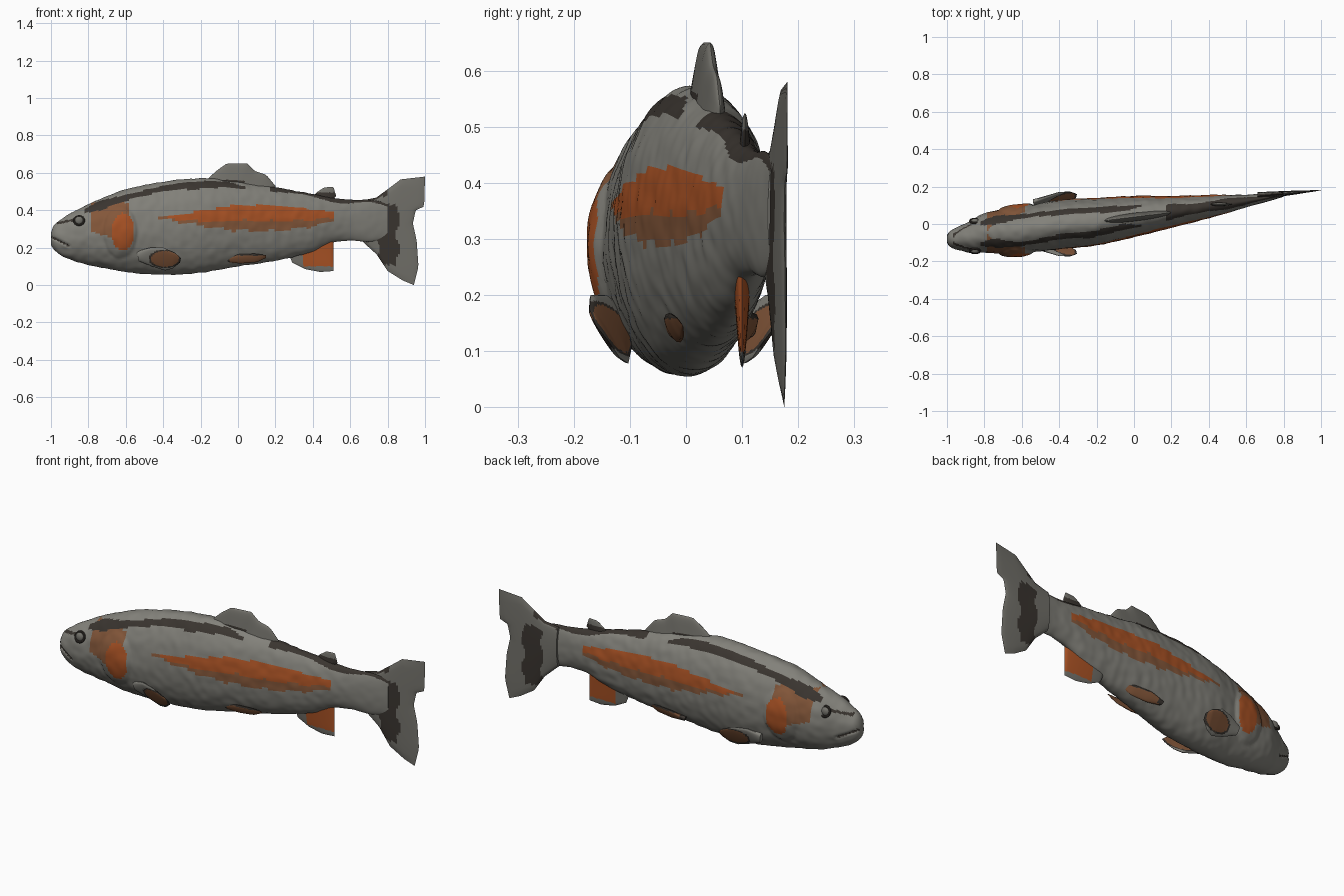
import bpy, bmesh, math
from mathutils import Vector, noise

cube = bpy.data.objects.get("Cube")
if cube:
    bpy.data.objects.remove(cube)

# Materials
GREY, FIN, DARK, BROWN, ORANGE = range(5)
palette = [("scale grey", (0.225, 0.22, 0.195)), ("fin grey", (0.17, 0.165, 0.145)),
           ("dark brown", (0.042, 0.035, 0.029)), ("dull copper", (0.23, 0.095, 0.042)),
           ("bright orange", (0.40, 0.085, 0.018))]
materials = []
for label, rgb in palette:
    mat = bpy.data.materials.new(label)
    mat.use_nodes = True
    mat.diffuse_color = (*rgb, 1)
    shader = mat.node_tree.nodes["Principled BSDF"]
    shader.inputs["Base Color"].default_value = (*rgb, 1)
    shader.inputs["Roughness"].default_value = 0.7
    materials.append(mat)


def sample(points, x):
    """Smooth curve through (x, values...) stations."""
    if x <= points[0][0]:
        return points[0][1:]
    if x >= points[-1][0]:
        return points[-1][1:]
    i = next(k for k in range(len(points) - 1) if x <= points[k + 1][0])
    a, b = points[i], points[i + 1]
    before, after = points[max(i - 1, 0)], points[min(i + 2, len(points) - 1)]
    h = b[0] - a[0]
    t = (x - a[0]) / h
    out = []
    for k in range(1, len(a)):
        m0 = (b[k] - before[k]) / (b[0] - before[0]) * h
        m1 = (after[k] - a[k]) / (after[0] - a[0]) * h
        out.append((2*t**3 - 3*t*t + 1) * a[k] + (t**3 - 2*t*t + t) * m0
                   + (3*t*t - 2*t**3) * b[k] + (t**3 - t*t) * m1)
    return out


def loft(name, rings, paint, angle=40):
    """Skin closed rings, cap both ends and colour each face by a rule."""
    bm = bmesh.new()
    loops = [[bm.verts.new(p) for p in ring] for ring in rings]
    for a, b in zip(loops, loops[1:]):
        for j in range(len(a)):
            k = (j + 1) % len(a)
            bm.faces.new((a[j], a[k], b[k], b[j]))
    bm.faces.new(loops[0])
    bm.faces.new(loops[-1])
    bmesh.ops.remove_doubles(bm, verts=bm.verts, dist=0.0002)
    bmesh.ops.recalc_face_normals(bm, faces=bm.faces)
    for f in bm.faces:
        f.material_index = paint(f.calc_center_median())
    mesh = bpy.data.meshes.new(name)
    bm.to_mesh(mesh)
    bm.free()
    for m in materials:
        mesh.materials.append(m)
    obj = bpy.data.objects.new(name, mesh)
    bpy.context.collection.objects.link(obj)
    smooth(obj, angle)
    return obj


def smooth(obj, angle):
    bpy.ops.object.select_all(action='DESELECT')
    bpy.context.view_layer.objects.active = obj
    obj.select_set(True)
    bpy.ops.object.shade_smooth_by_angle(angle=math.radians(angle))


def oval(p, x, z, rx, rz):
    return ((p.x - x) / rx) ** 2 + ((p.z - z) / rz) ** 2


# Body stations: x, belly z, back z, centre y, half width
stations = [(-1, .215, .28, -.08, .02), (-.985, .19, .318, -.08, .042),
            (-.94, .155, .355, -.077, .062), (-.88, .13, .392, -.07, .083),
            (-.8, .107, .432, -.048, .105), (-.7, .088, .475, -.04, .118),
            (-.6, .07, .512, -.033, .122), (-.4, .055, .552, -.003, .131),
            (-.2, .066, .572, .013, .127), (0, .1, .555, .04, .11),
            (.2, .13, .522, .065, .085), (.4, .18, .487, .093, .062),
            (.5, .225, .468, .108, .048), (.6, .238, .456, .123, .034),
            (.7, .232, .456, .14, .024), (.8, .25, .44, .157, .011)]
# Side markings: x, lower edge, dividing line, upper edge
stripe = [(-.43, .36, .361, .372), (-.2, .32, .34, .395), (0, .292, .345, .428),
          (.2, .29, .34, .42), (.4, .315, .35, .405), (.51, .345, .36, .39)]
back_band = [(-.82, .385, .405), (-.74, .40, .448), (-.6, .45, .482), (-.4, .50, .53),
             (-.2, .515, .555), (-.05, .522, .55), (.04, .515, .525)]


def mouth_z(x):
    return .258 - .5 * (x + 1)


def paint_body(p):
    x, z = p.x, p.z
    if x < -.9 and abs(z - mouth_z(x)) < .005:
        return DARK
    if -.97 < x < -.87 and abs(z - .338 - .2 * (x + .93)) < .006:
        return DARK
    if oval(p, -.615, .285, .06, .1) < 1:
        return ORANGE
    if -.82 < x < .04:
        low, high = sample(back_band, x)
        if low < z < high:
            return DARK
    if -.785 < x < -.585 and .255 + .3 * abs(x + .68) < z < .44:
        return BROWN
    if -.43 < x < .51:
        low, split, high = sample(stripe, x)
        ripple = .006 * math.sin(x * 45)
        if low + ripple < z < high:
            return ORANGE if z > split + ripple else BROWN
    if x > .17:
        back = sample(stations, x)[1]
        if z > back - .012 - .012 * math.sin(x * 9) ** 2:
            return DARK
    return GREY


# Body, with raised gill covers, a mouth groove and slightly rough skin
rings = []
for i in range(221):
    x = -1 + 1.8 * i / 220
    low, high, cy, half = sample(stations, x)
    ring = []
    for j in range(96):
        a = math.tau * j / 96
        c, s = math.cos(a), math.sin(a)
        p = Vector((x, cy + half * c, (low + high) / 2 + (high - low) / 2 * s))
        grow = .02 * max(0, 1 - oval(p, -.63, .285, .09, .14)) ** .5 * abs(c)
        if x < -.9:
            grow -= .009 * math.exp(-((p.z - mouth_z(x)) / .007) ** 2) * abs(c)
        grow += .0035 * noise.noise(p * 24) * min(1, half / .06)
        p += Vector((0, c, s)) * grow
        ring.append(p)
    rings.append(ring)
loft("body", rings, paint_body, 50)


def along(line, u):
    """Point at fraction u of a polyline."""
    f = u * (len(line) - 1)
    i = min(int(f), len(line) - 2)
    return Vector(line[i]).lerp(Vector(line[i + 1]), f - i)


def fin(name, rows, thick, normal, paint, n=28):
    """Lens-shaped blade lofted through a series of polylines."""
    normal = Vector(normal).normalized()
    rings = []
    for i in range(n + 1):
        v = i / n
        f = v * (len(rows) - 1)
        k = min(int(f), len(rows) - 2)
        front, back = [], []
        for j in range(n + 1):
            u = j / n
            mid = along(rows[k], u).lerp(along(rows[k + 1], u), f - k)
            h = thick * max(0, 4 * u * (1 - u)) ** .4 * (1 - .65 * v) * (1 - v ** 8) ** .5
            front.append(mid + normal * h)
            back.append(mid - normal * h)
        rings.append(front + back[::-1])
    return loft(name, rings, paint)


def upright(rows, y_at):
    return [[(x, y_at(x), z) for x, z in row] for row in rows]


SIDE = (0, 1, 0)

# Tail fin
tail_rows = [[(.66, .452), (.66, .238)], [(.74, .468), (.74, .165)],
             [(.8, .512), (.8, .075)], [(.87, .565), (.88, .025)],
             [(1, .58), (.995, .42), (.95, .4), (.935, .33), (.955, .24), (.965, .1), (.94, 0)]]


def paint_tail(p):
    edge = .012 * math.sin(p.z * 40)
    if p.x > .735 and abs(p.x - .8 - edge) < .055 and .11 < p.z < .445 - (.86 - p.x) * .3:
        return DARK
    return DARK if p.x < .8 and p.z > .445 + (p.x - .68) * .3 else FIN


fin("tail_fin", upright(tail_rows, lambda x: .133 + .09 * (x - .66) + .017), .02, SIDE, paint_tail)

# Dorsal fin
dorsal_rows = [[(-.17, .55), (0, .535), (.2, .505)],
               [(-.155, .575), (-.11, .615), (-.06, .65), (.05, .65), (.09, .61), (.15, .59), (.2, .53)]]
fin("dorsal_fin", upright(dorsal_rows, lambda x: .037 + .12 * x), .024, SIDE,
    lambda p: DARK if p.z < .565 - .1 * abs(p.x + .05) and p.x < .04 else FIN)

# Small fatty fin near the tail
adipose_rows = [[(.4, .475), (.5, .455)], [(.42, .495), (.46, .522), (.51, .525), (.525, .475)]]
fin("adipose_fin", upright(adipose_rows, lambda x: .105), .01, SIDE,
    lambda p: DARK if p.z < .495 else FIN, 14)

# Anal fin
anal_rows = [[(.27, .17), (.4, .2), (.51, .24)], [(.29, .12), (.36, .085), (.44, .07), (.51, .075)]]
fin("anal_fin", upright(anal_rows, lambda x: .1), .014, SIDE,
    lambda p: ORANGE if p.z > .1 and p.x > .34 + (.23 - p.z) * .1 else FIN)


# Paired fins, mirrored about the local spine
def pectoral_paint(p):
    d = oval(p, -.39, .14, .075, .042)
    return BROWN if d < 1 else DARK if d < 1.35 else GREY


def pelvic_paint(p):
    return BROWN if p.z < .158 and p.x > -.05 else DARK


for side, label in ((-1, "right"), (1, "left")):
    def flank(x, out, z, spine):
        return (x, spine + side * out, z)

    rows = [[(-.54, .125, .18), (-.53, .108, .13)], [(-.47, .148, .2), (-.46, .1, .1)],
            [(-.4, .17, .2), (-.39, .103, .078)], [(-.34, .172, .175), (-.35, .118, .088)],
            [(-.305, .16, .145), (-.31, .14, .12)]]
    fin(label + "_pectoral_fin", [[flank(*p, 0) for p in r] for r in rows],
        .016, (0, side * .85, -.52), pectoral_paint)
    rows = [[(-.08, .075, .145), (-.07, .06, .125)], [(0, .082, .165), (.01, .055, .115)],
            [(.09, .075, .168), (.1, .05, .122)], [(.15, .062, .16), (.15, .05, .145)]]
    fin(label + "_pelvic_fin", [[flank(*p, .045) for p in r] for r in rows],
        .011, (0, side * .85, -.52), pelvic_paint, 16)

    # Eye with dark rim
    spot = Vector((-.85, -.064 + side * .08, .345))
    bpy.ops.mesh.primitive_uv_sphere_add(segments=24, ring_count=12, radius=.023, location=spot)
    eye = bpy.context.object
    eye.name = label + "_eye"
    eye.scale.y = .6
    eye.data.materials.append(materials[FIN])
    smooth(eye, 40)
    bpy.ops.mesh.primitive_torus_add(major_radius=.026, minor_radius=.006, major_segments=24,
                                     minor_segments=8, location=spot,
                                     rotation=(math.pi / 2 + side * .45, 0, 0))
    rim = bpy.context.object
    rim.name = label + "_eye_rim"
    rim.data.materials.append(materials[DARK])
    smooth(rim, 40)
